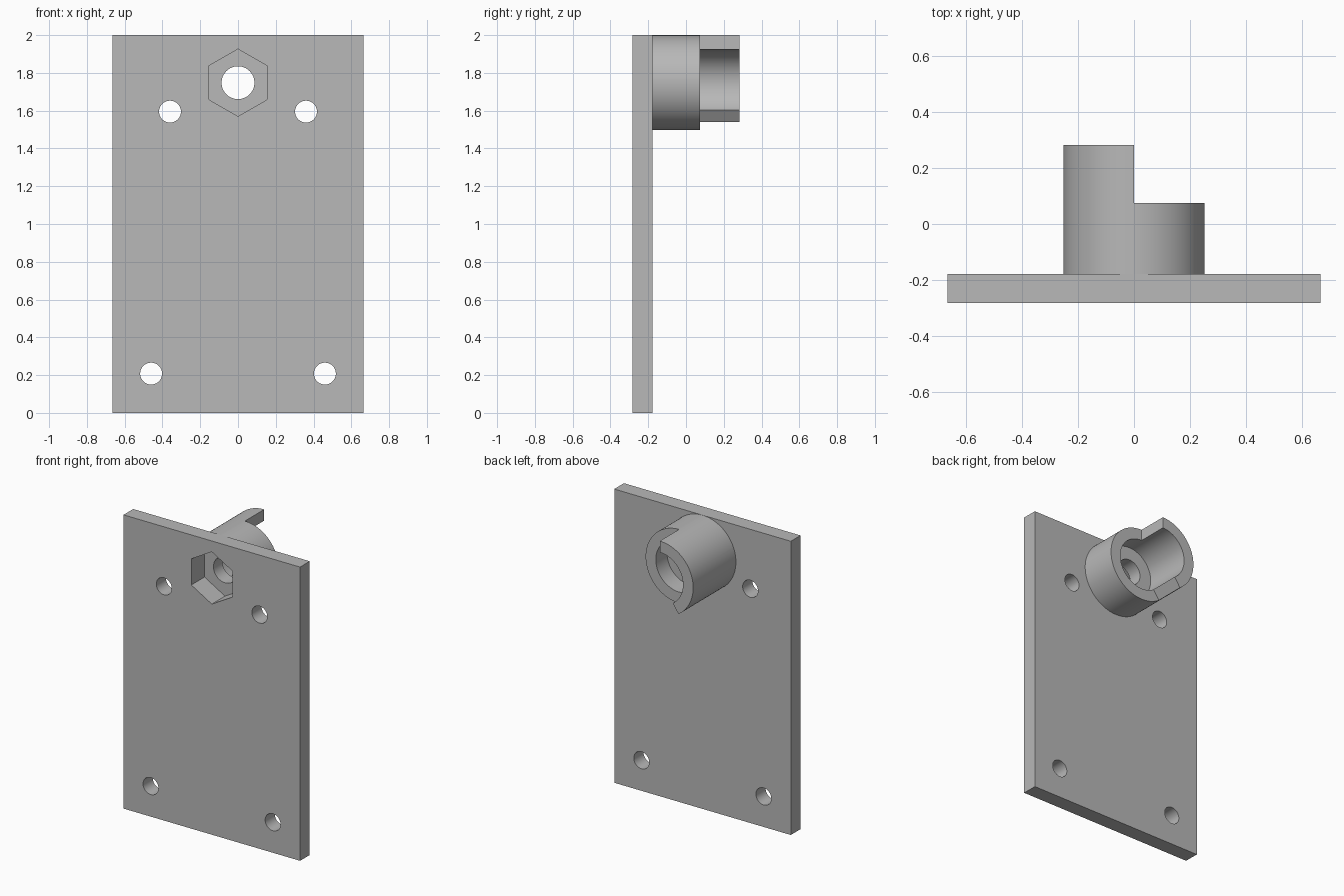
import bpy
import bmesh
from math import cos, sin, radians

cube = bpy.data.objects.get("Cube")
if cube:
    bpy.data.objects.remove(cube, do_unlink=True)

FRONT, PLATE_BACK, BOSS_BACK, LIP_BACK = -0.282, -0.178, 0.075, 0.282
AXIS_Z = 1.748
PAST = 0.1  # how far cutters overshoot open faces

grey = bpy.data.materials.new("plain grey")
grey.use_nodes = True
grey.diffuse_color = (0.48, 0.48, 0.48, 1)
grey.node_tree.nodes["Principled BSDF"].inputs["Base Color"].default_value = grey.diffuse_color


def prism(name, outline, y0, y1):
    """Extrude an (x, z) outline from y0 to y1."""
    bm = bmesh.new()
    face = bm.faces.new([bm.verts.new((x, y0, z)) for x, z in outline])
    new = bmesh.ops.extrude_face_region(bm, geom=[face])["geom"]
    bmesh.ops.translate(bm, vec=(0, y1 - y0, 0),
                        verts=[v for v in new if isinstance(v, bmesh.types.BMVert)])
    bmesh.ops.recalc_face_normals(bm, faces=bm.faces)
    mesh = bpy.data.meshes.new(name)
    bm.to_mesh(mesh)
    bm.free()
    mesh.materials.append(grey)
    obj = bpy.data.objects.new(name, mesh)
    bpy.context.collection.objects.link(obj)
    return obj


def ring(x, z, radius, sides, start=90):
    angles = [radians(start + 360 * i / sides) for i in range(sides)]
    return [(x + radius * cos(a), z + radius * sin(a)) for a in angles]


def combine(target, other, operation):
    """Apply a boolean and discard the helper."""
    mod = target.modifiers.new(operation.title(), 'BOOLEAN')
    mod.operation = operation
    mod.solver = 'EXACT'
    mod.object = other
    other.hide_render = True
    bpy.context.view_layer.objects.active = target
    bpy.ops.object.modifier_apply(modifier=mod.name)
    bpy.data.objects.remove(other, do_unlink=True)


# Round boss, cut back to leave a raised part-ring lip on one side
boss = prism("boss", ring(0, AXIS_Z, 0.2515, 96), PLATE_BACK - 0.03, LIP_BACK)
sector = [(0, AXIS_Z)]
for i in range(13):
    a = radians(-124 + 214 * i / 12)
    sector.append((0.4 * cos(a), AXIS_Z + 0.4 * sin(a)))
combine(boss, prism("lip_cutter", sector, BOSS_BACK, LIP_BACK + PAST), 'DIFFERENCE')

# Flat mounting plate joined with the boss
w = 0.665
plate = prism("mounting_plate", [(-w, 0), (w, 0), (w, 2), (-w, 2)], FRONT, PLATE_BACK)
combine(plate, boss, 'UNION')

# Bore from the back, hexagonal nut pocket from the front, through hole between
cutters = [
    prism("bore_cutter", ring(0, AXIS_Z, 0.175, 64), -0.045, LIP_BACK + PAST),
    prism("nut_cutter", ring(0, AXIS_Z, 0.178, 6), FRONT - PAST, -0.14),
    prism("axle_cutter", ring(0, AXIS_Z, 0.087, 48), FRONT - PAST, LIP_BACK + PAST),
]
# Four screw holes
for side in (-1, 1):
    for x, z in ((0.36, 1.595), (0.46, 0.208)):
        cutters.append(prism("screw_cutter", ring(side * x, z, 0.058, 40),
                             FRONT - PAST, PLATE_BACK + PAST))
for cutter in cutters:
    combine(plate, cutter, 'DIFFERENCE')

# Smooth round walls, crisp edges
bpy.ops.object.select_all(action='DESELECT')
plate.select_set(True)
bpy.context.view_layer.objects.active = plate
bpy.ops.object.shade_smooth_by_angle(angle=radians(30))
